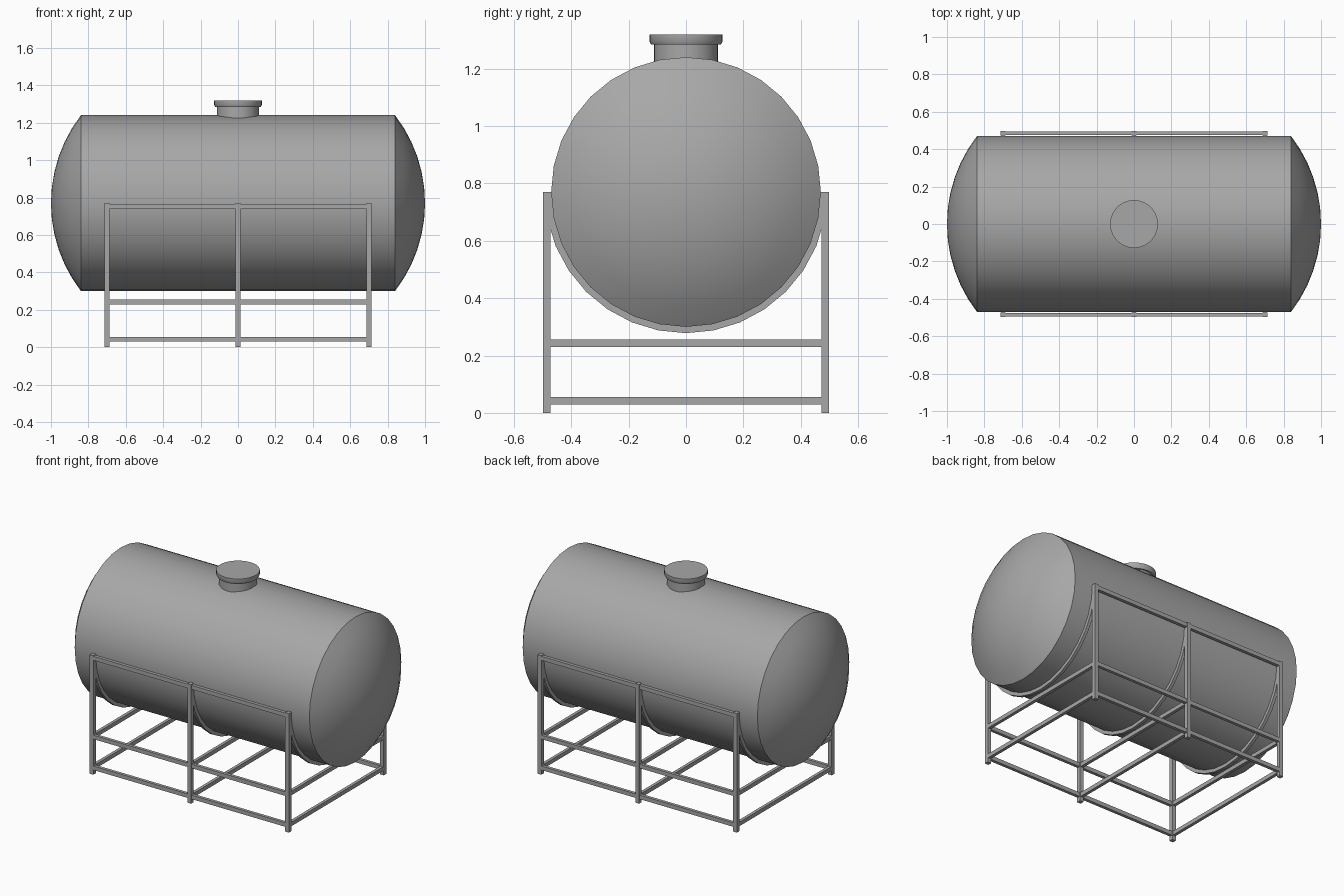
import bpy, bmesh, math
from mathutils import Vector

cube = bpy.data.objects.get("Cube")
if cube:
    bpy.data.objects.remove(cube)

steel = bpy.data.materials.new("grey_steel")
steel.use_nodes = True
GREY = (0.39, 0.39, 0.39, 1)
steel.diffuse_color = GREY
steel.node_tree.nodes["Principled BSDF"].inputs["Base Color"].default_value = GREY

SIDES = 32
RADIUS, AXIS_Z = 0.47, 0.77
HALF_BODY, HALF_LENGTH = 0.84, 1.0
LEG_X, LEG_Y = 0.70, 0.485
LEG_W, RAIL_W = 0.026, 0.02
RAIL_LEVELS = (0.042, 0.242)


def finish(name, bm, smooth=False):
    bmesh.ops.remove_doubles(bm, verts=bm.verts, dist=1e-5)
    bmesh.ops.recalc_face_normals(bm, faces=bm.faces)
    mesh = bpy.data.meshes.new(name)
    bm.to_mesh(mesh)
    bm.free()
    mesh.materials.append(steel)
    obj = bpy.data.objects.new(name, mesh)
    bpy.context.collection.objects.link(obj)
    if smooth:
        bpy.ops.object.select_all(action='DESELECT')
        obj.select_set(True)
        bpy.context.view_layer.objects.active = obj
        bpy.ops.object.shade_smooth_by_angle(angle=math.radians(30))
    return obj


def lathe(name, points, axis, center, closed=False, angle=math.tau, steps=SIDES):
    """Turn a profile of points about an axis through center."""
    bm = bmesh.new()
    verts = [bm.verts.new(p) for p in points]
    edges = [bm.edges.new(pair) for pair in zip(verts, verts[1:])]
    if closed:
        edges.append(bm.edges.new((verts[-1], verts[0])))
    bmesh.ops.spin(bm, geom=verts + edges, cent=center, axis=axis,
                   angle=angle, steps=steps)
    if angle < math.tau:
        bmesh.ops.holes_fill(bm, edges=[e for e in bm.edges if e.is_boundary], sides=4)
    return finish(name, bm, smooth=True)


def bar(name, center, size):
    bm = bmesh.new()
    bmesh.ops.create_cube(bm, size=1)
    for v in bm.verts:
        v.co = Vector(a * b for a, b in zip(v.co, size)) + Vector(center)
    return finish(name, bm)


# Tank: cylinder with a shallow spherical cap at each end
rise = HALF_LENGTH - HALF_BODY
cap_r = (RADIUS ** 2 + rise ** 2) / (2 * rise)
cap_angle = math.asin(RADIUS / cap_r)
RINGS = 6
cap = [(HALF_LENGTH - cap_r + cap_r * math.cos(cap_angle * i / RINGS),
        cap_r * math.sin(cap_angle * i / RINGS)) for i in range(RINGS + 1)]
profile = [(x, 0, AXIS_Z + r) for x, r in cap]
profile += [(-x, 0, AXIS_Z + r) for x, r in reversed(cap)]
lathe("tank", profile, (1, 0, 0), (0, 0, AXIS_Z))

# Filler neck and lid on top
lathe("filler_neck", [(0, 0, 1.2), (0.112, 0, 1.2), (0.112, 0, 1.29), (0, 0, 1.29)],
      (0, 0, 1), (0, 0, 0))
lathe("filler_lid", [(0, 0, 1.285), (0.122, 0, 1.285), (0.128, 0, 1.297),
                     (0.128, 0, 1.32), (0, 0, 1.32)], (0, 0, 1), (0, 0, 0))

# Three frames, each with two legs, cross rails and a curved cradle strap
for place, x in (("right", -LEG_X), ("middle", 0), ("left", LEG_X)):
    for side, y in (("front", -LEG_Y), ("back", LEG_Y)):
        bar(f"{place}_{side}_leg", (x, y, AXIS_Z / 2), (LEG_W, LEG_W, AXIS_Z))
    for level, z in zip(("lower", "upper"), RAIL_LEVELS):
        bar(f"{place}_{level}_cross_rail", (x, 0, z), (RAIL_W, 2 * LEG_Y, LEG_W))
    half = RAIL_W / 2
    inner, outer = RADIUS - 0.005, RADIUS + 0.022
    section = [(x - half, -inner, AXIS_Z), (x + half, -inner, AXIS_Z),
               (x + half, -outer, AXIS_Z), (x - half, -outer, AXIS_Z)]
    lathe(f"{place}_cradle_strap", section, (1, 0, 0), (0, 0, AXIS_Z),
          closed=True, angle=math.pi, steps=SIDES // 2)

# Long rails joining the frames on both sides
for side, y in (("front", -LEG_Y), ("back", LEG_Y)):
    for level, z in zip(("lower", "middle", "top"), RAIL_LEVELS + (0.752,)):
        bar(f"{side}_{level}_rail", (0, y, z), (2 * LEG_X, RAIL_W, LEG_W))
